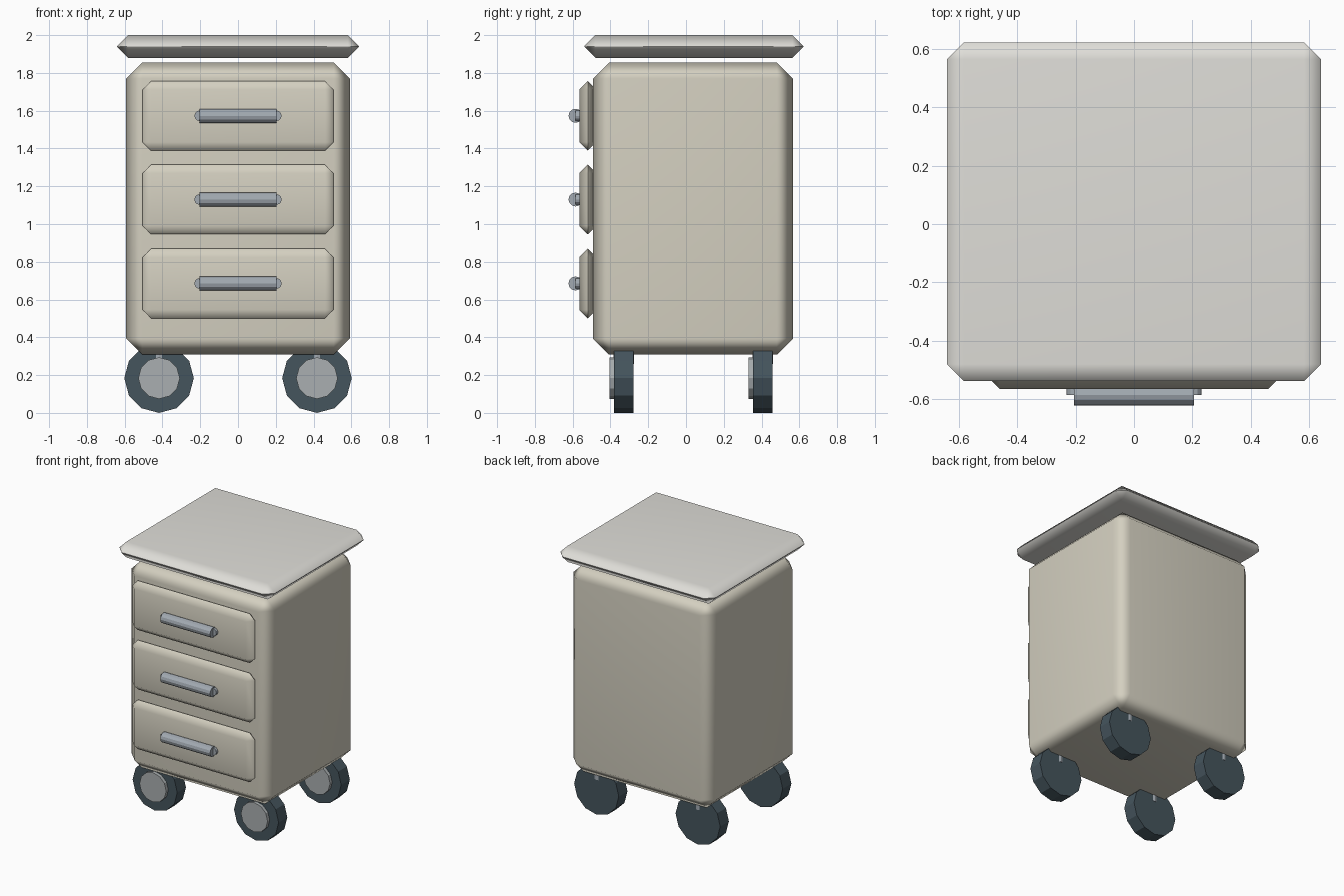
import bpy
from math import pi, radians

if "Cube" in bpy.data.objects:
    bpy.data.objects.remove(bpy.data.objects["Cube"])


def material(name, rgb):
    m = bpy.data.materials.new(name)
    m.diffuse_color = (*rgb, 1)
    m.use_nodes = True
    m.node_tree.nodes["Principled BSDF"].inputs["Base Color"].default_value = m.diffuse_color
    return m


BEIGE = material("beige_paint", (0.66, 0.63, 0.53))
PALE = material("pale_top", (0.74, 0.73, 0.69))
STEEL = material("steel", (0.36, 0.40, 0.44))
RUBBER = material("dark_rubber", (0.06, 0.09, 0.11))
HUB = material("hub_grey", (0.40, 0.43, 0.44))


def chamfered_box(name, lo, hi, bevel, mat):
    """Box between two corners with a one-segment bevel, softly shaded."""
    bpy.ops.mesh.primitive_cube_add(size=1, location=[(a + b) / 2 for a, b in zip(lo, hi)])
    o = bpy.context.object
    o.name = name
    o.scale = [b - a for a, b in zip(lo, hi)]
    bpy.ops.object.transform_apply(location=False, rotation=False, scale=True)
    mod = o.modifiers.new("chamfer", 'BEVEL')
    mod.width = bevel
    mod.segments = 1
    bpy.ops.object.modifier_apply(modifier=mod.name)
    o.data.materials.append(mat)
    bpy.ops.object.shade_smooth_by_angle(angle=radians(50))
    # keep the large panels flat, only the chamfers blend
    wn = o.modifiers.new("panel_normals", 'WEIGHTED_NORMAL')
    wn.keep_sharp = True


def cylinder(name, centre, radius, length, axis, mat, sides=12):
    rot = {'X': (0, pi / 2, 0), 'Y': (pi / 2, 0, 0), 'Z': (0, 0, 0)}[axis]
    bpy.ops.mesh.primitive_cylinder_add(vertices=sides, radius=radius, depth=length,
                                        location=centre, rotation=rot)
    o = bpy.context.object
    o.name = name
    o.data.materials.append(mat)


# Cabinet body and floating top slab
chamfered_box("cabinet_body", (-0.592, -0.492, 0.308), (0.592, 0.566, 1.855), 0.085, BEIGE)
chamfered_box("top_slab", (-0.64, -0.538, 1.88), (0.64, 0.622, 2.0), 0.058, PALE)

# Drawers with bar handles and two posts each
for i, z in enumerate((0.685, 1.13, 1.573)):
    chamfered_box(f"drawer_{i + 1}", (-0.505, -0.565, z - 0.184), (0.505, -0.475, z + 0.184),
                  0.0445, BEIGE)
    cylinder(f"handle_bar_{i + 1}", (0, -0.585, z), 0.037, 0.41, 'X', STEEL)
    for side in (-1, 1):
        cylinder(f"handle_post_{i + 1}", (0.203 * side, -0.565, z), 0.028, 0.04, 'Y', STEEL)

# Casters: wheel, front hub disc and stem
for x in (-0.418, 0.418):
    for y in (-0.33, 0.406):
        cylinder("caster_wheel", (x, y, 0.184), 0.184, 0.102, 'Y', RUBBER)
        cylinder("caster_hub", (x, y - 0.055, 0.184), 0.11, 0.042, 'Y', HUB)
        cylinder("caster_stem", (x, y, 0.32), 0.055, 0.12, 'Z', STEEL)
